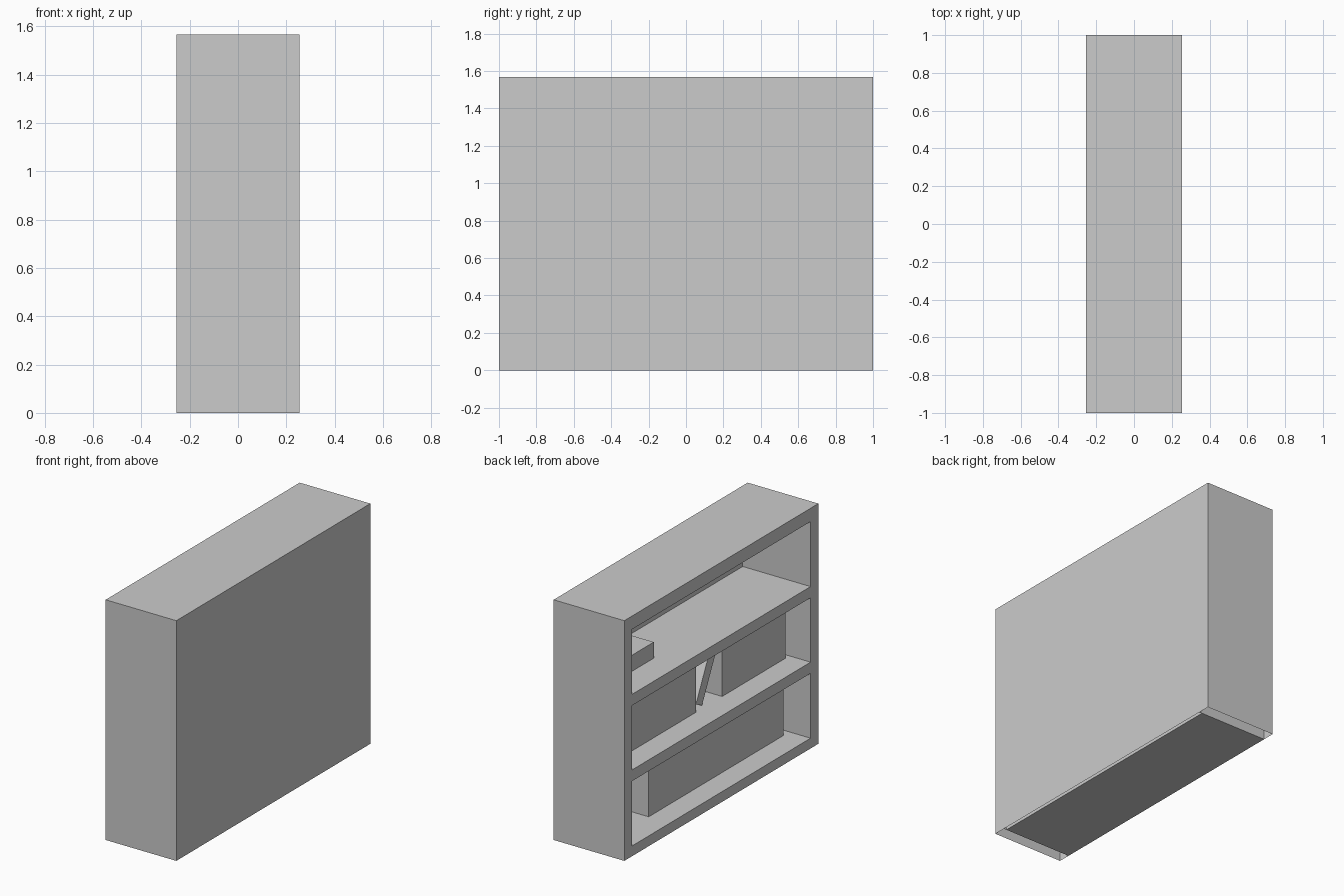
import bpy, bmesh, math
from mathutils import Matrix, Vector

cube = bpy.data.objects.get("Cube")
if cube:
    bpy.data.objects.remove(cube, do_unlink=True)

# One plain grey for everything
grey = bpy.data.materials.new("plain_grey")
grey.use_nodes = True
colour = (0.6, 0.6, 0.6, 1)
grey.diffuse_color = colour
grey.node_tree.nodes["Principled BSDF"].inputs["Base Color"].default_value = colour


def box(name, x, y, z, open_bottom=False):
    """Box spanning the given (low, high) ranges."""
    lo, hi = (Vector(corner) for corner in zip(x, y, z))
    bm = bmesh.new()
    bmesh.ops.create_cube(bm, size=1, matrix=Matrix.Translation((lo + hi) / 2)
                          @ Matrix.Diagonal((*(hi - lo), 1)))
    if open_bottom:
        bm.normal_update()
        bottom = [f for f in bm.faces if f.normal.z < -0.5]
        bmesh.ops.delete(bm, geom=bottom, context='FACES')
    mesh = bpy.data.meshes.new(name)
    bm.to_mesh(mesh)
    bm.free()
    mesh.materials.append(grey)
    obj = bpy.data.objects.new(name, mesh)
    bpy.context.collection.objects.link(obj)
    return obj


FRONT, BACK, INNER_BACK = -0.255, 0.255, 0.235
HEIGHT, END, INNER_END = 1.567, 1.0, 0.92
inside = (-INNER_END, INNER_END)

# Case: hollow ends and back, open underneath
for label, s in (("near", -1), ("far", 1)):
    box(label + "_end_panel", (FRONT, BACK), sorted((s * INNER_END, s * END)),
        (0, HEIGHT), open_bottom=True)
box("back_panel", (INNER_BACK, BACK), inside, (0, HEIGHT), open_bottom=True)

# Boards: bottom, two shelves, top
boards = {"bottom_board": (0, 0.067), "lower_shelf": (0.49, 0.563),
          "upper_shelf": (0.983, 1.056), "top_board": (1.48, HEIGHT)}
for name, z in boards.items():
    box(name, (FRONT, INNER_BACK), inside, z)

# Rows of books standing on the shelves
depth, tall = (-0.102, 0.21), 0.36
rows = {"bottom_book_row": (-0.86, 0.53, "bottom_board"),
        "middle_book_row_near": (-0.88, -0.227, "lower_shelf"),
        "middle_book_row_far": (0.045, 0.9, "lower_shelf")}
for name, (y0, y1, shelf) in rows.items():
    floor = boards[shelf][1]
    box(name, depth, (y0, y1), (floor, floor + tall))

# Book leaning against the near row, pivoting on its lower edge
leaning = box("leaning_book", (-0.14, 0.14), (0, 0.07), (0, 0.385))
leaning.location = (0.063, -0.055, boards["lower_shelf"][1])
leaning.rotation_euler.x = math.radians(26)

# Flat stack on the upper shelf
floor = boards["upper_shelf"][1]
box("flat_book_stack", (-0.07, 0.21), (0.432, 0.82), (floor, floor + 0.105))
